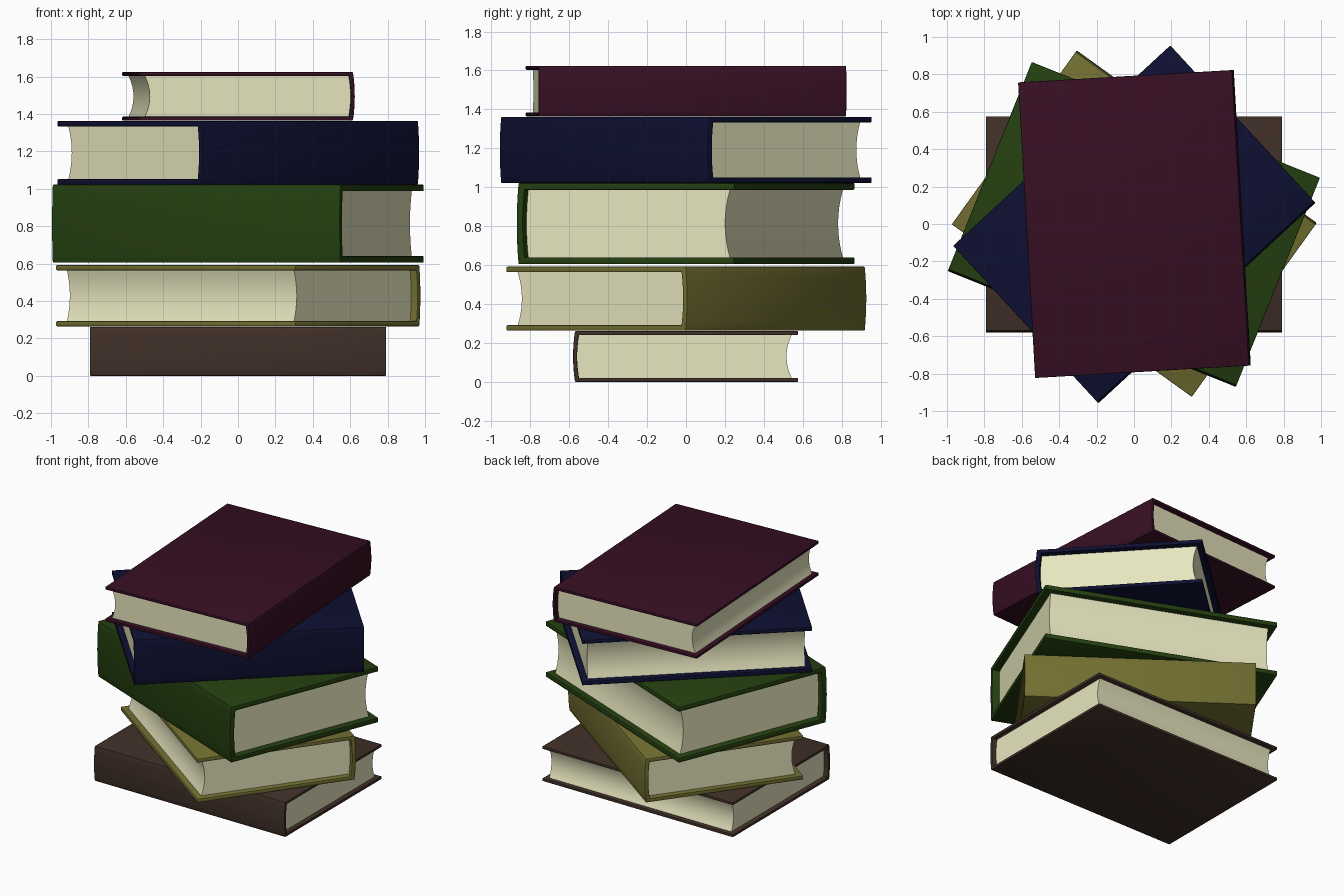
import bpy, bmesh, math

if "Cube" in bpy.data.objects:
    bpy.data.objects.remove(bpy.data.objects["Cube"])


def material(name, rgb):
    m = bpy.data.materials.new(name)
    m.diffuse_color = (*rgb, 1)
    m.use_nodes = True
    m.node_tree.nodes["Principled BSDF"].inputs["Base Color"].default_value = m.diffuse_color
    return m


def extrude_profile(name, profile, x0, x1, mat, z, angle, bevel=0.0):
    """Extrude a (y, z) profile along x, then place it in the stack."""
    bm = bmesh.new()
    base = bm.faces.new([bm.verts.new((x0, y, h)) for y, h in profile])
    top = bmesh.ops.extrude_face_region(bm, geom=[base])["geom"]
    bmesh.ops.translate(bm, vec=(x1 - x0, 0, 0),
                        verts=[v for v in top if isinstance(v, bmesh.types.BMVert)])
    bmesh.ops.recalc_face_normals(bm, faces=bm.faces[:])
    if bevel:
        edges = [e for e in bm.edges if e.calc_face_angle_signed(0) > math.radians(40)]
        bmesh.ops.bevel(bm, geom=edges, offset=bevel, segments=2, profile=0.5,
                        affect='EDGES', clamp_overlap=True)
    mesh = bpy.data.meshes.new(name)
    bm.to_mesh(mesh)
    bm.free()
    mesh.materials.append(mat)
    ob = bpy.data.objects.new(name, mesh)
    bpy.context.collection.objects.link(ob)
    ob.location.z = z
    ob.rotation_euler.z = math.radians(angle)
    bpy.ops.object.select_all(action='DESELECT')
    ob.select_set(True)
    bpy.context.view_layer.objects.active = ob
    bpy.ops.object.shade_smooth_by_angle(angle=math.radians(30))
    return ob


def arc(y, z0, z1, depth, n=8):
    """Shallow curve from z0 to z1 bulging by depth towards -y."""
    pts = []
    for i in range(n + 1):
        t = i / n
        pts.append((y - depth * 4 * t * (1 - t), z0 + (z1 - z0) * t))
    return pts


paper = material("cream paper", (0.80, 0.79, 0.52))


def book(name, colour, length, width, z0, z1, thick, inset_end, inset_fore, angle):
    h, w = z1 - z0, width / 2
    bulge = 0.010
    back = -w + 0.005
    # cover: two boards and a gently rounded spine in one C-shaped section
    outer = arc(back, 0, h, bulge)
    inner = arc(back + thick, thick, h - thick, bulge)
    cover = outer + [(w, h), (w, h - thick)] + inner[::-1] + [(w, thick), (w, 0)]
    extrude_profile(name + "_cover", cover, -length / 2, length / 2,
                    colour, z0, angle, 0.005)
    # page block: rounded at the spine, hollow at the fore edge
    e = 0.001
    spine_side = arc(back + thick - e, thick - e, h - thick + e, bulge)
    fore_side = arc(w - inset_fore, thick - e, h - thick + e, 0.027)
    extrude_profile(name + "_pages", spine_side + fore_side[::-1],
                    -length / 2 + inset_end, length / 2 - inset_end, paper, z0, angle)


brown = material("brown cloth", (0.052, 0.029, 0.021))
olive = material("olive cloth", (0.165, 0.155, 0.030))
green = material("dark green cloth", (0.017, 0.049, 0.005))
navy = material("navy cloth", (0.0043, 0.005, 0.031))
maroon = material("maroon cloth", (0.037, 0.0046, 0.0165))

# the stack from the bottom up
book("bottom_book", brown, 1.585, 1.15, 0.000, 0.262, 0.021, 0.036, 0.032, 0)
book("second_book", olive, 1.580, 1.14, 0.264, 0.592, 0.028, 0.043, 0.042, 144.3)
book("third_book", green, 1.660, 1.20, 0.605, 1.022, 0.035, 0.052, 0.044, -21.9)
book("fourth_book", navy, 1.580, 1.14, 1.022, 1.362, 0.029, 0.043, 0.042, 42.7)
book("top_book", maroon, 1.583, 1.15, 1.364, 1.624, 0.021, 0.036, 0.032, 93.3)
